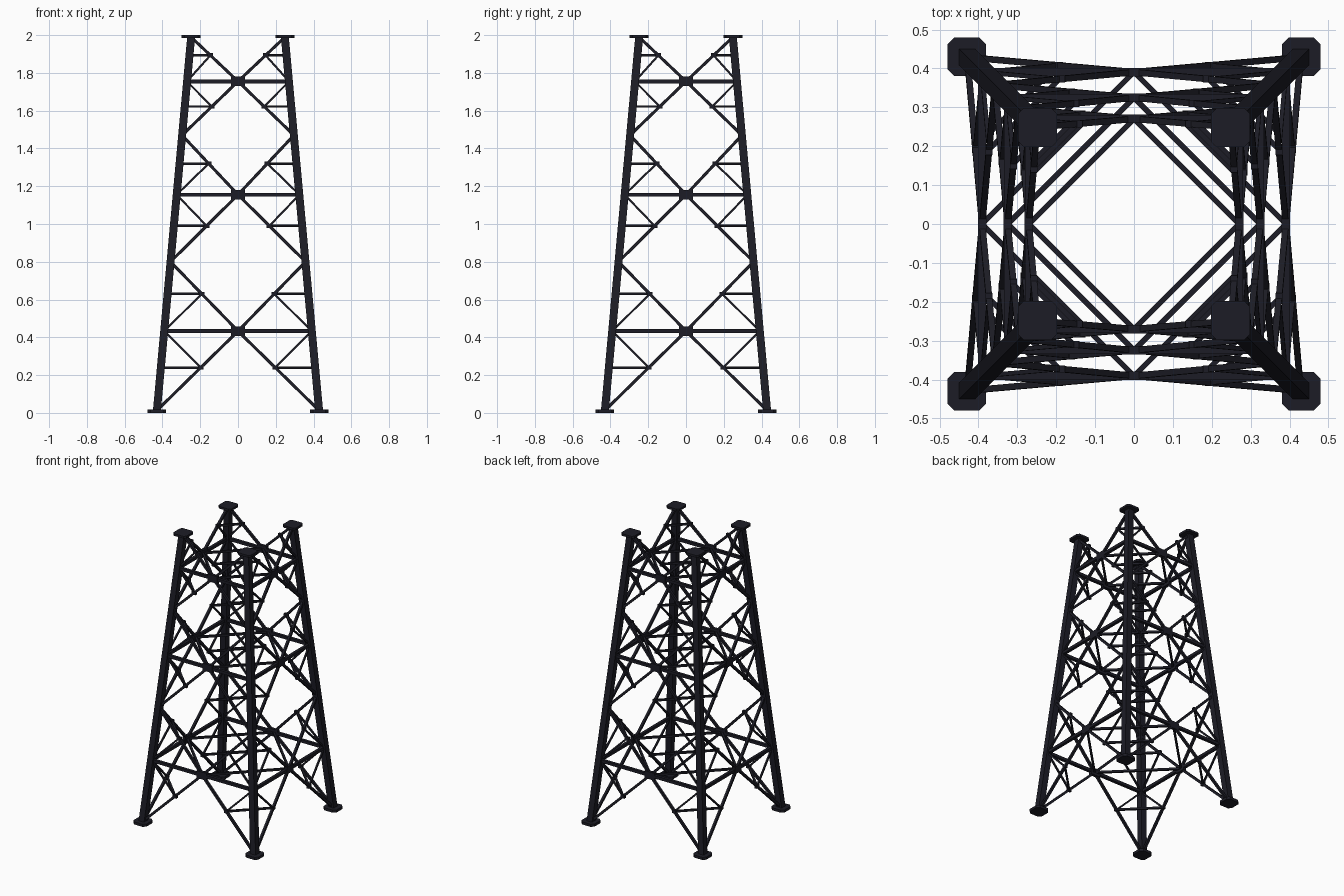
import bpy, bmesh, math
from mathutils import Vector, Matrix

if "Cube" in bpy.data.objects:
    bpy.data.objects.remove(bpy.data.objects["Cube"])

steel = bpy.data.materials.new("dark_navy_steel")
steel.diffuse_color = (0.012, 0.012, 0.019, 1)
steel.use_nodes = True
steel.node_tree.nodes["Principled BSDF"].inputs["Base Color"].default_value = steel.diffuse_color

BASE, TOP, H = 0.43, 0.248, 2.0


def half(z):
    """Half spacing of the legs at height z."""
    return BASE + (TOP - BASE) * z / H


def prism(bm, lower, upper):
    lo = [bm.verts.new(p) for p in lower]
    up = [bm.verts.new(p) for p in upper]
    n = len(lo)
    bm.faces.new(lo[::-1])
    bm.faces.new(up)
    for i in range(n):
        bm.faces.new((lo[i], lo[(i + 1) % n], up[(i + 1) % n], up[i]))


def bar(bm, a, b, w, d=None):
    """Rectangular bar from a to b; w across, d along the face normal."""
    d = d or w
    a, b = Vector(a), Vector(b)
    t = (b - a).normalized()
    side = t.cross(Vector((0, 1, 0))).normalized()
    nrm = side.cross(t)
    offs = [side * (w / 2 * i) + nrm * (d / 2 * j)
            for i, j in ((-1, -1), (1, -1), (1, 1), (-1, 1))]
    prism(bm, [a + o for o in offs], [b + o for o in offs])


def finish(bm, name):
    """Repeat the part on all four sides and make the object."""
    geom = bm.verts[:] + bm.edges[:] + bm.faces[:]
    for k in range(1, 4):
        dup = bmesh.ops.duplicate(bm, geom=geom)["geom"]
        bmesh.ops.rotate(bm, verts=[g for g in dup if isinstance(g, bmesh.types.BMVert)],
                         cent=(0, 0, 0), matrix=Matrix.Rotation(k * math.pi / 2, 3, 'Z'))
    bmesh.ops.recalc_face_normals(bm, faces=bm.faces[:])
    me = bpy.data.meshes.new(name)
    bm.to_mesh(me)
    bm.free()
    me.materials.append(steel)
    bpy.context.collection.objects.link(bpy.data.objects.new(name, me))


def P(x, z):
    """Point on the sloping front face."""
    return Vector((x, -half(z), z))


# Corner legs
bm = bmesh.new()
sq = [(-1, -1), (1, -1), (1, 1), (-1, 1)]
r = 0.021
prism(bm, [(BASE + r * i, -BASE + r * j, 0.005) for i, j in sq],
      [(TOP + r * i, -TOP + r * j, 1.99) for i, j in sq])
finish(bm, "legs")


# Chamfered foot and cap plates
def plate(name, c, z0, z1, chamfer):
    bm = bmesh.new()
    s, q = 0.05, 0.05 - chamfer
    ring = [(q, -s), (s, -q), (s, q), (q, s), (-q, s), (-s, q), (-s, -q), (-q, -s)]
    prism(bm, [(c + x, -c + y, z0) for x, y in ring],
          [(c + x, -c + y, z1) for x, y in ring])
    finish(bm, name)


plate("foot_plates", BASE, 0.0, 0.018, 0.018)
plate("cap_plates", TOP, 1.985, 2.0, 0.014)

# Bracing: panel bottom, lower tie, crossing, upper tie, panel top
panels = [(0.0, 0.24, 0.433, 0.63, 0.80),
          (0.80, 0.99, 1.155, 1.32, 1.47),
          (1.47, 1.622, 1.755, 1.893, 1.99)]
diag, girt, sec, gus, plan = [bmesh.new() for _ in range(5)]
for z0, zl, zc, zu, z1 in panels:
    centre = P(0, zc)
    bar(girt, P(-half(zc), zc), P(half(zc), zc), 0.02)
    # gusset plate where the diagonals cross
    bar(gus, centre + Vector((-0.037, 0, 0)), centre + Vector((0.037, 0, 0)), 0.05, 0.022)
    for s in (-1, 1):
        for ze, zn in ((z0, zl), (z1, zu)):
            # main diagonal from leg to crossing
            end = P(s * half(ze), max(ze, 0.012))
            bar(diag, end, centre, 0.016)
            # secondary brace and its small node plate
            node = end.lerp(centre, (zn - end.z) / (zc - end.z))
            bar(sec, P(s * half(zc), zc), node, 0.011)
            bar(gus, node + Vector((-0.014, 0, 0)), node + Vector((0.014, 0, 0)), 0.022, 0.018)
            # tie across the corner to the neighbouring face
            if s > 0:
                bar(sec, node, (-node.y, -node.x, node.z), 0.013)
    # plan brace joining neighbouring face centres
    h = half(zc)
    bar(plan, (0, -h, zc), (h, 0, zc), 0.014)
finish(diag, "diagonal_braces")
finish(girt, "horizontal_girts")
finish(sec, "secondary_braces")
finish(gus, "gusset_plates")
finish(plan, "plan_braces")
